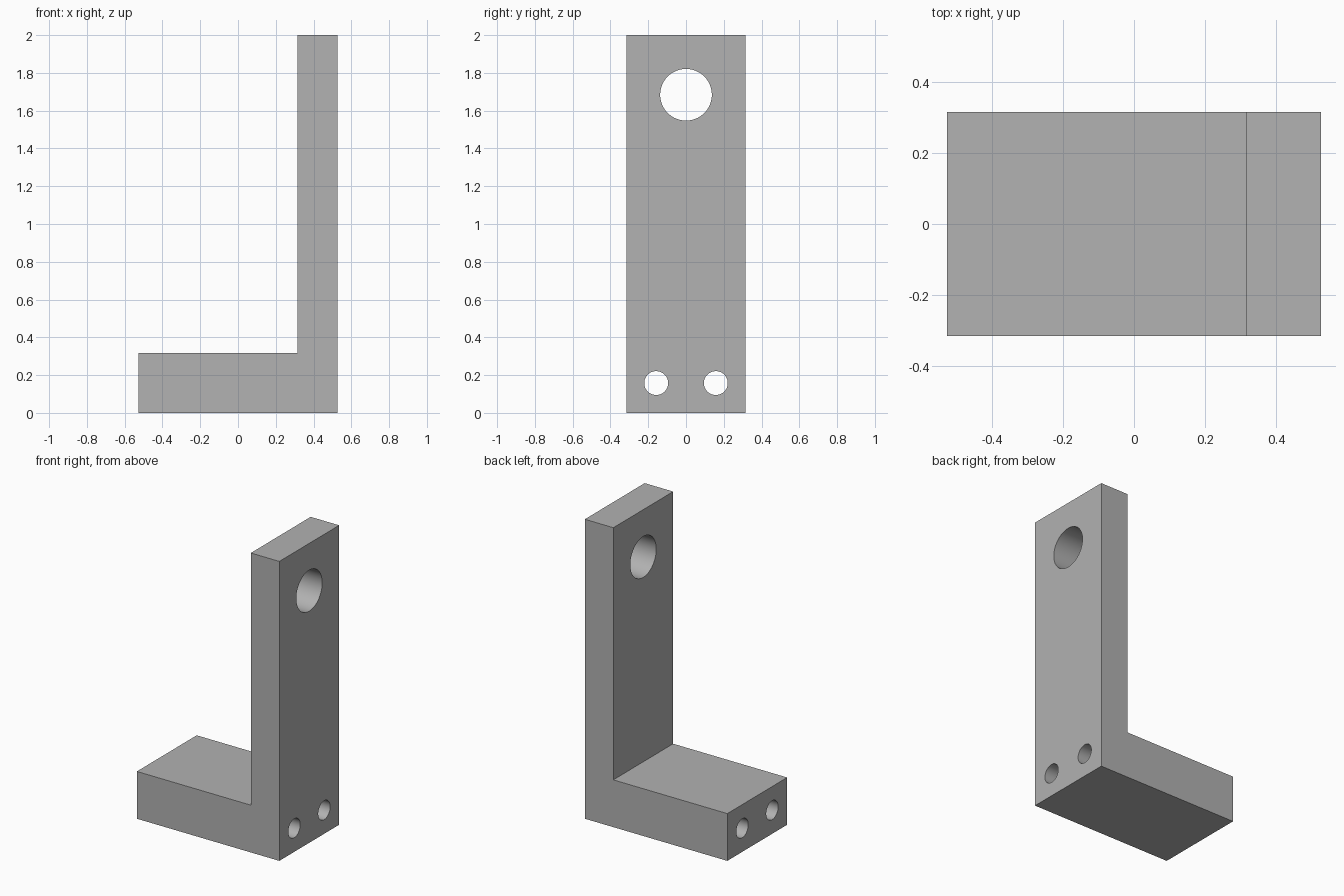
import bpy
import bmesh
import math

cube = bpy.data.objects.get("Cube")
if cube:
    bpy.data.objects.remove(cube, do_unlink=True)

U = 2 / 19                      # one design unit
HALF_X, HALF_Y = 5 * U, 3 * U
TOP, BASE, WALL = 19 * U, 3 * U, 2 * U

grey = bpy.data.materials.new("plain grey")
grey.use_nodes = True
colour = (0.445, 0.445, 0.445, 1)
grey.diffuse_color = colour
grey.node_tree.nodes["Principled BSDF"].inputs["Base Color"].default_value = colour

# L-shaped body: side profile extruded along y
profile = [(-HALF_X, 0), (HALF_X, 0), (HALF_X, TOP),
           (HALF_X - WALL, TOP), (HALF_X - WALL, BASE), (-HALF_X, BASE)]
bm = bmesh.new()
face = bm.faces.new([bm.verts.new((x, -HALF_Y, z)) for x, z in profile])
extruded = bmesh.ops.extrude_face_region(bm, geom=[face])["geom"]
bmesh.ops.translate(bm, vec=(0, 2 * HALF_Y, 0),
                    verts=[v for v in extruded if isinstance(v, bmesh.types.BMVert)])
bmesh.ops.recalc_face_normals(bm, faces=bm.faces)
mesh = bpy.data.meshes.new("angle_bracket")
bm.to_mesh(mesh)
bm.free()
mesh.materials.append(grey)
bracket = bpy.data.objects.new("angle_bracket", mesh)
bpy.context.collection.objects.link(bracket)


def drill(name, y, z, radius):
    """Cut a round hole right through the bracket along x."""
    bpy.ops.mesh.primitive_cylinder_add(vertices=64, radius=radius, depth=3 * HALF_X,
                                        location=(0, y, z), rotation=(0, math.pi / 2, 0))
    cutter = bpy.context.object
    cutter.name = name
    cutter.hide_render = True
    cutter.data.materials.append(grey)
    bpy.context.view_layer.objects.active = bracket
    mod = bracket.modifiers.new(name, "BOOLEAN")
    mod.operation, mod.solver, mod.object = "DIFFERENCE", "EXACT", cutter
    bpy.ops.object.modifier_apply(modifier=name)
    bpy.data.objects.remove(cutter, do_unlink=True)


# Large upper hole and two long bores through the foot
drill("upper_hole", 0, 16 * U, 1.3 * U)
for side in (-1, 1):
    drill("foot_bore", side * 1.5 * U, 1.5 * U, 0.6 * U)

# Smooth hole walls, sharp rims and body edges
bpy.ops.object.select_all(action="DESELECT")
bracket.select_set(True)
bpy.context.view_layer.objects.active = bracket
bpy.ops.object.shade_smooth_by_angle(angle=math.radians(30))
